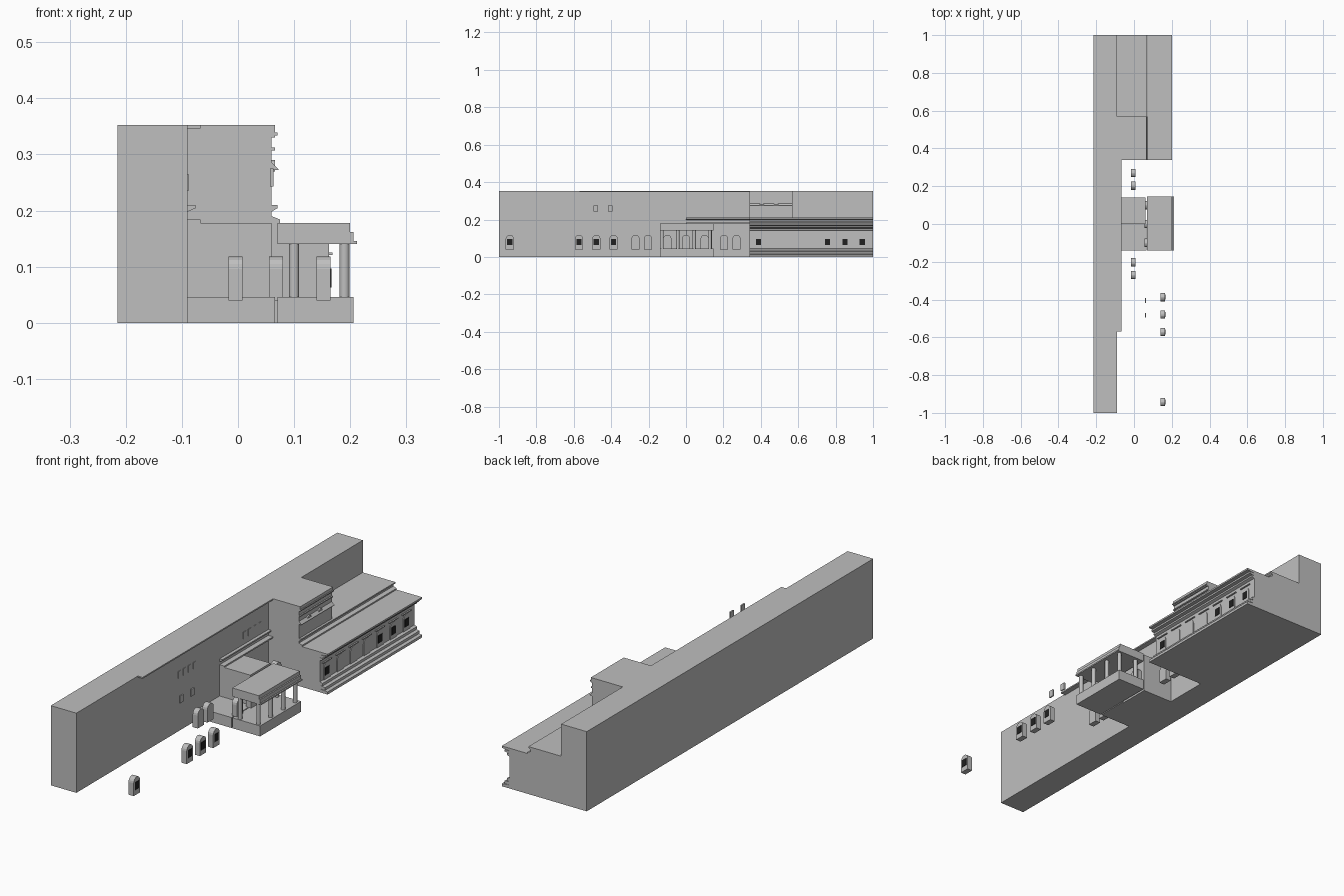
import bpy, bmesh, math
from mathutils import Vector

cube = bpy.data.objects.get("Cube")
if cube:
    bpy.data.objects.remove(cube, do_unlink=True)

# Shared wall lines (x), divisions along the building (y) and heights (z)
BACK, WALL, FACE, WING, OUTER = -0.215, -0.09, 0.06, 0.165, 0.2
FAR, STEP, TOWER, PORCH = 1, 0.57, 0.34, 0.14
TOP, MIDDLE, ROOF, FLOOR = 0.352, 0.21, 0.178, 0.046
SILL, THIN = 0.04, 0.006


def material(name, value):
    mat = bpy.data.materials.new(name)
    mat.use_nodes = True
    colour = (value, value, value, 1)
    mat.diffuse_color = colour
    mat.node_tree.nodes["Principled BSDF"].inputs["Base Color"].default_value = colour
    return mat


stone = material("grey stone", 0.52)
dark = material("dark pane", 0.015)


def prism(name, outline, direction, mat=stone):
    """Extrude a flat outline along a direction."""
    bm = bmesh.new()
    face = bm.faces.new([bm.verts.new(point) for point in outline])
    result = bmesh.ops.extrude_face_region(bm, geom=[face])
    moved = [item for item in result["geom"] if isinstance(item, bmesh.types.BMVert)]
    bmesh.ops.translate(bm, verts=moved, vec=direction)
    bmesh.ops.recalc_face_normals(bm, faces=bm.faces)
    mesh = bpy.data.meshes.new(name)
    bm.to_mesh(mesh)
    bm.free()
    mesh.materials.append(mat)
    ob = bpy.data.objects.new(name, mesh)
    bpy.context.scene.collection.objects.link(ob)
    return ob


def box(name, xs, ys, zs, mat=stone):
    (left, right), (near, far), (low, high) = xs, ys, zs
    outline = [(left, near, low), (right, near, low), (right, far, low), (left, far, low)]
    return prism(name, outline, (0, 0, high - low), mat)


def around(centre, half):
    return (centre - half, centre + half)


def ledge(name, wall, depth, ys, low, high, slope_top=0, slope_bottom=0):
    """Moulding on a wall facing +x; a slope lowers or raises its wall side."""
    near, far = ys
    outline = [(wall, near, low - slope_bottom), (wall + depth, near, low),
               (wall + depth, near, high), (wall, near, high + slope_top)]
    return prism(name, outline, (0, far - near, 0))


def arch(name, front, depth, y, half, low, high):
    """Round-headed block whose face looks along +x."""
    back = front - depth
    outline = [(back, y - half, low), (back, y + half, low)]
    crown = Vector((back, y, high - half))
    for step in range(9):
        angle = math.pi * step / 8
        outline.append(crown + half * Vector((0, math.cos(angle), math.sin(angle))))
    return prism(name, outline, (depth, 0, 0))


def window(name, front, y, with_pane=False):
    """Ground-floor arched window, optionally with a dark pane."""
    arch(name, front, 0.025, y, 0.022, SILL, 0.118)
    if with_pane:
        box(name + "_pane", (front - THIN / 2, front + THIN / 3), around(y, 0.014),
            (0.063, 0.097), dark)


# Rear block with the coping over its middle stretch
box("rear_block", (BACK, WALL), (-FAR, FAR), (0, TOP))
ledge("rear_coping", WALL, 0.023, (-STEP, TOWER), TOP - THIN, TOP)
ledge("string_course", WALL, 0.014, (0, TOWER), MIDDLE - THIN, MIDDLE, 0, THIN)

# Rows of small windows high on the rear block
for side in (-1, 1):
    for i in range(4):
        y = side * (0.175 + i * 0.035)
        box("clerestory_window", (WALL, WALL + THIN / 3), around(y, 0.01), (0.235, 0.265))

# Tower with cornices on its facade side
tower_span = (TOWER, STEP)
box("tower", (WALL, FACE), tower_span, (0, TOP))
ledge("tower_parapet", FACE, THIN, tower_span, 0.33, TOP)
ledge("tower_cornice", FACE, 0.01, tower_span, 0.334, 0.339)
ledge("tower_band", FACE, THIN, tower_span, 0.307, 0.312)
ledge("tower_hood", FACE, 0.012, tower_span, 0.272, 0.274, 0.012)

# Small upper windows on the tower, and their detached partners
for y in (0.405, 0.482):
    arch("tower_window", FACE + THIN, THIN, y, 0.013, 0.27, 0.29)
    box("free_upper_window", around(FACE, THIN / 2), around(-y, 0.012), (0.243, 0.275))

# Middle wing with a double moulding that continues across the tower
wing_span = (TOWER, FAR)
box("middle_wing", (WALL, FACE), (STEP, FAR), (0, MIDDLE))
ledge("middle_cornice", FACE, 0.01, wing_span, MIDDLE - THIN, MIDDLE, 0, THIN)
ledge("middle_band", FACE, 0.015, wing_span, ROOF - THIN, ROOF + THIN, THIN)

# Front wing: wall, flared plinth courses and stepped cornice
wing_wall = WING - THIN / 2
box("front_wing", (FACE, wing_wall), wing_span, (0, ROOF))
reach = OUTER - wing_wall
course = FLOOR / 3
for i in range(3):
    ledge("plinth_course", wing_wall, reach * (1 - i / 3), wing_span,
          course * i, course * (i + 0.75), course / 4)
rise = (ROOF - PORCH) / 3
for i in range(3):
    ledge("wing_cornice", wing_wall, reach * (i + 1) / 3, wing_span,
          PORCH + rise * (i + 0.4), PORCH + rise * (i + 1), 0, rise * 0.4)

# Windows of the front wing, with the detached ones on the open side
first_bay, bay = 0.387, 0.0925
for i in range(7):
    y = first_bay + bay * i
    glazed = i not in (1, 2, 3)
    window("wing_window", WING, y, glazed)
    ledge("window_hood", wing_wall, THIN, around(y, bay / 3), 0.121, 0.125)
    if i not in (3, 4, 5):
        window("free_window", WING, -y, True)
for side in (-1, 1):
    for y in (0.203, 0.27):
        window("court_window", 0.008, side * y)

# Entrance hall: full height on one half, only the floor on the other
box("hall", (WALL, FACE), (0, PORCH), (0, ROOF))
box("hall_floor", (WALL, FACE + THIN), (-PORCH, 0), (0, FLOOR))
ledge("hall_coping", WALL, 0.023, (0, TOWER), ROOF, ROOF + THIN)
for i in (-1, 0, 1):
    window("entrance_door", 0.08, i / 10)

# Portico base, roof and cornice
porch_span = (-PORCH, PORCH + THIN)
porch_back = 0.07
box("portico_base", (porch_back, OUTER + THIN), porch_span, (0, FLOOR))
box("portico_roof", (porch_back, OUTER), porch_span, (PORCH, ROOF))
ledge("portico_cornice", OUTER, THIN, porch_span, PORCH, 0.162)
ledge("portico_drip", OUTER, THIN * 2, porch_span, PORCH, PORCH + THIN)


def column(x, y):
    bpy.ops.mesh.primitive_cylinder_add(vertices=16, radius=0.009, depth=PORCH - FLOOR,
                                        location=(x, y, (PORCH + FLOOR) / 2))
    ob = bpy.context.object
    ob.name = "portico_column"
    ob.data.materials.append(stone)
    bpy.ops.object.shade_smooth_by_angle()


# Four columns in front, one behind at each end
for side in (-1, 1):
    column(0.19, side * 0.044)
    for x in (0.1, 0.19):
        column(x, side * 0.128)
